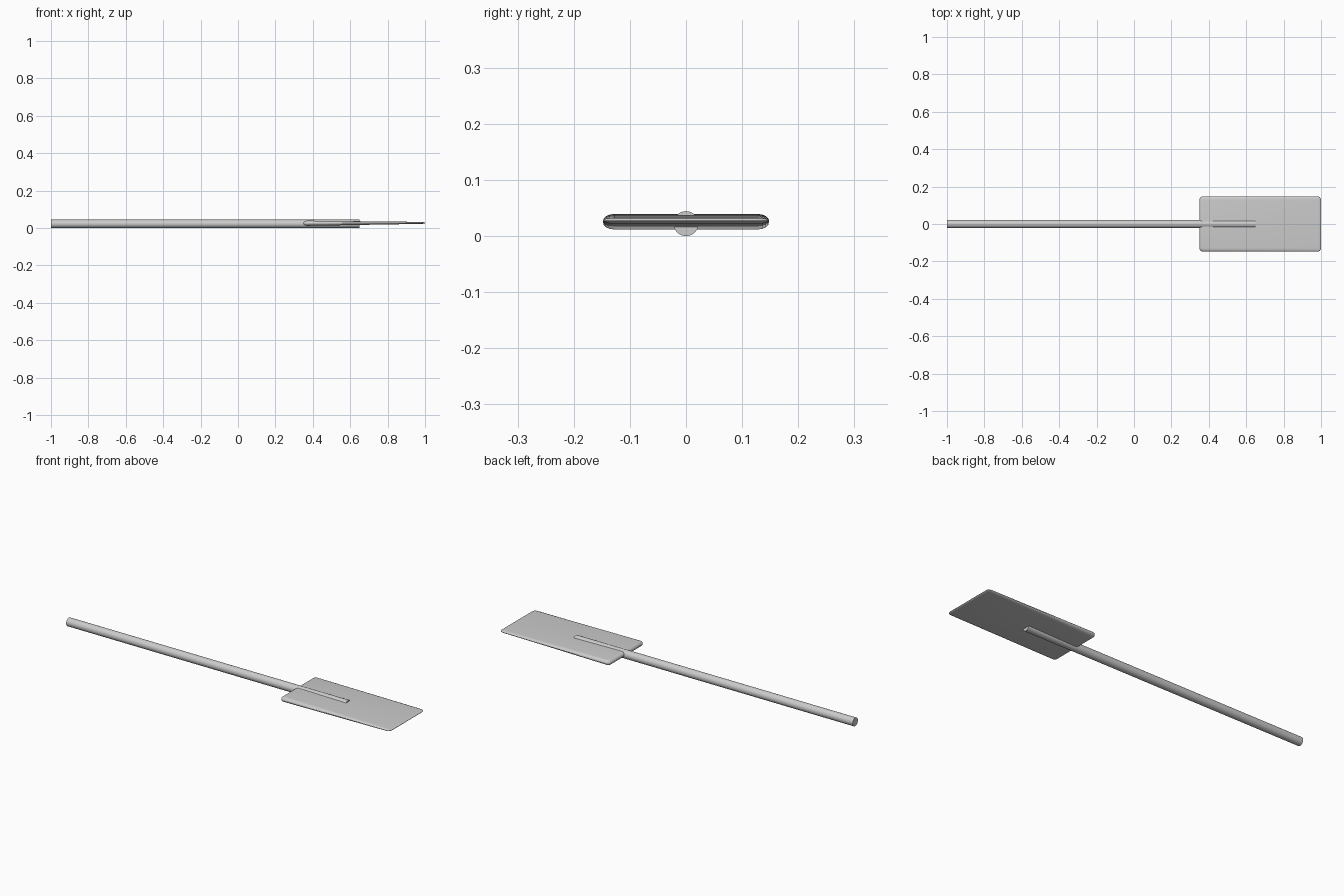
import bpy, bmesh, math
from mathutils import Matrix

if "Cube" in bpy.data.objects:
    bpy.data.objects.remove(bpy.data.objects["Cube"])


def make_object(name, bm):
    mesh = bpy.data.meshes.new(name)
    bm.to_mesh(mesh)
    bm.free()
    obj = bpy.data.objects.new(name, mesh)
    bpy.context.collection.objects.link(obj)
    bpy.ops.object.select_all(action='DESELECT')
    obj.select_set(True)
    bpy.context.view_layer.objects.active = obj
    bpy.ops.object.shade_smooth_by_angle(angle=math.radians(30))
    return obj


# Shaft: long round pole lying along x, ending inside the blade
R, X0, X1 = 0.0222, -1.0, 0.65
bm = bmesh.new()
bmesh.ops.create_cone(
    bm, cap_ends=True, segments=32, radius1=R, radius2=R, depth=X1 - X0,
    matrix=Matrix.Translation(((X0 + X1) / 2, 0, R)) @ Matrix.Rotation(math.pi / 2, 4, 'Y'))
make_object("shaft", bm)

# Blade: rounded slab that thins towards the tip
BX0, BX1, HALF_W, HALF_T = 0.35, 1.0, 0.148, 0.021
bm = bmesh.new()
bmesh.ops.create_cube(bm, size=2, matrix=Matrix.Translation(((BX0 + BX1) / 2, 0, 0))
                      @ Matrix.Diagonal(((BX1 - BX0) / 2, HALF_W, HALF_T, 1)))
bmesh.ops.bevel(bm, geom=bm.edges[:], offset=0.0195, segments=4, profile=0.5,
                affect='EDGES', clamp_overlap=True)
for v in bm.verts:
    t = (v.co.x - BX0) / (BX1 - BX0)
    half = 0.014 + (0.005 - 0.014) * t
    v.co.z = 0.0255 + 0.002 * t + v.co.z / HALF_T * half
make_object("blade", bm)
